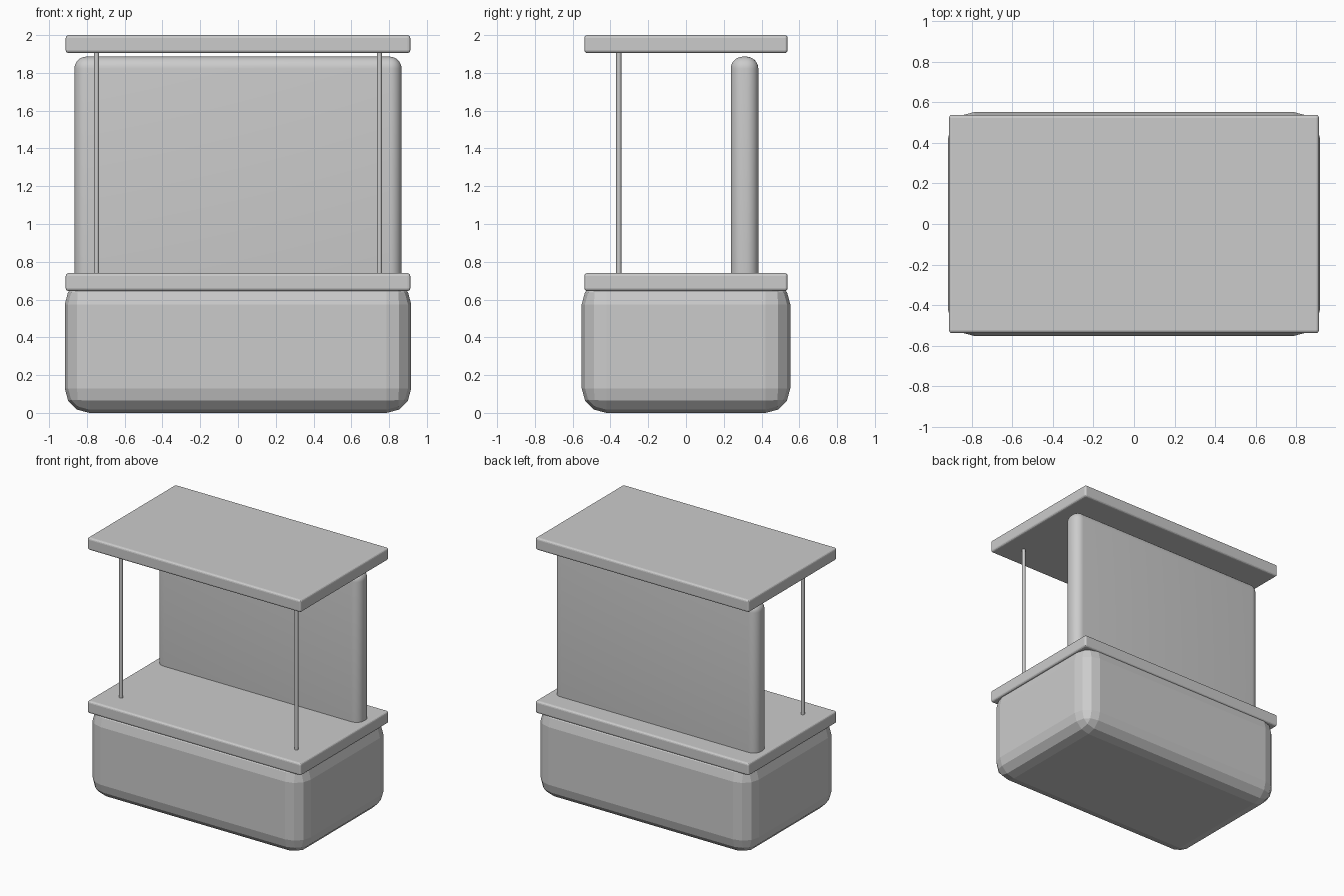
import bpy
import math

if "Cube" in bpy.data.objects:
    bpy.data.objects.remove(bpy.data.objects["Cube"])


def box(name, x, y, z, bevel, segments, smooth=False):
    """Rounded box from (min, max) ranges on each axis."""
    bpy.ops.mesh.primitive_cube_add(
        size=1, location=[(a + b) / 2 for a, b in (x, y, z)])
    ob = bpy.context.object
    ob.name = name
    ob.scale = [b - a for a, b in (x, y, z)]
    bpy.ops.object.transform_apply(location=False, rotation=False, scale=True)
    mod = ob.modifiers.new("Bevel", "BEVEL")
    mod.width = bevel
    mod.segments = segments
    bpy.ops.object.modifier_apply(modifier=mod.name)
    if smooth:
        bpy.ops.object.shade_smooth_by_angle(angle=math.radians(25))
    return ob


# Chunky faceted base body
box("base", (-0.917, 0.917), (-0.552, 0.552), (0.0, 0.705), 0.13, 3)

# Counter slab and matching roof slab
for name, z in (("counter", (0.645, 0.74)), ("roof", (1.905, 2.0))):
    box(name, (-0.912, 0.912), (-0.538, 0.538), z, 0.015, 3)

# Rounded back panel, sunk through the counter
box("back_panel", (-0.866, 0.866), (0.237, 0.383), (0.66, 1.886), 0.064, 8, True)

# Two thin front posts holding the roof
for side, x in (("left", -0.749), ("right", 0.749)):
    bpy.ops.mesh.primitive_cylinder_add(
        vertices=16, radius=0.0135, depth=1.21, location=(x, -0.356, 1.315))
    bpy.context.object.name = side + "_post"
    bpy.ops.object.shade_smooth_by_angle(angle=math.radians(30))
